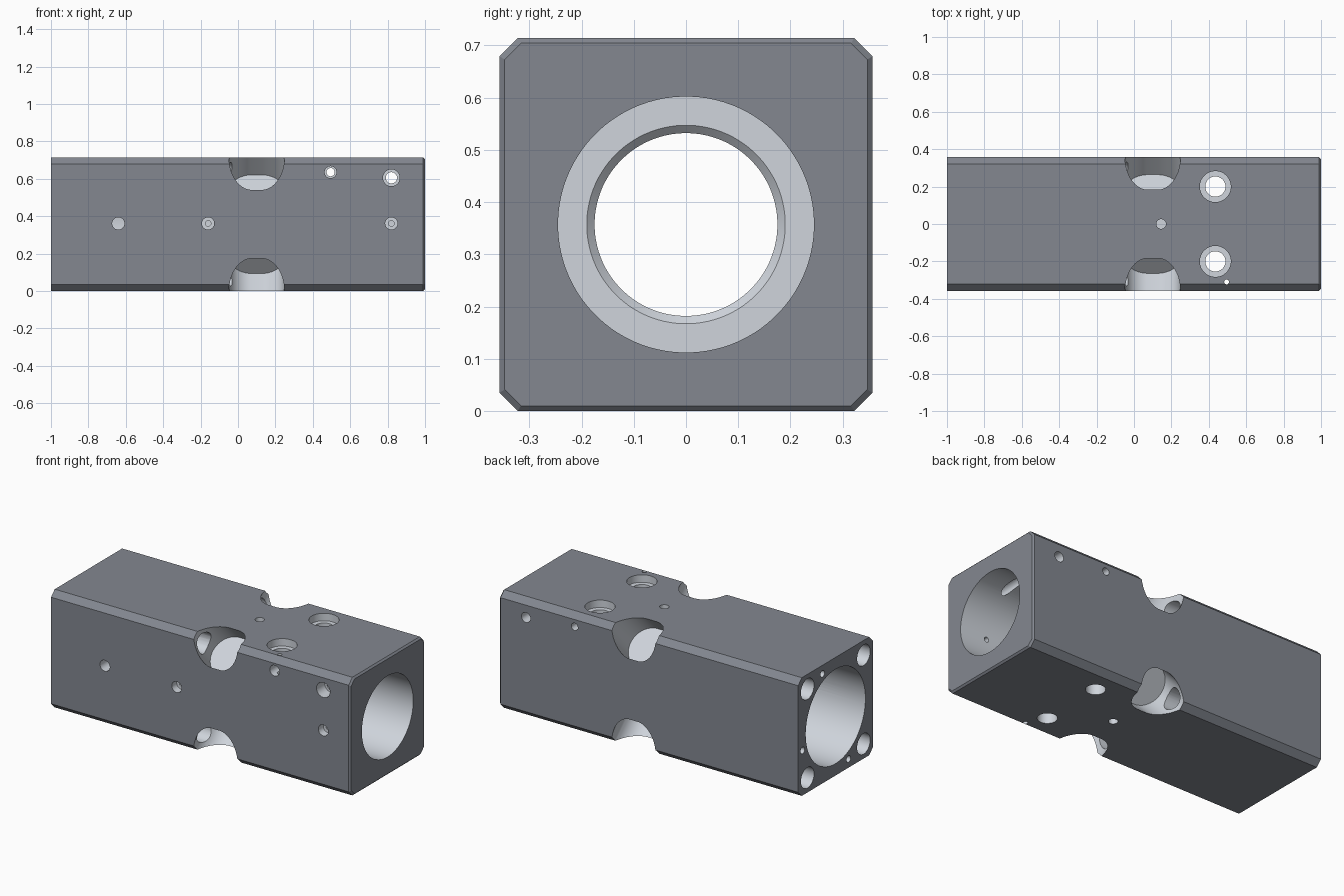
import bpy, bmesh, math
from mathutils import Vector

if "Cube" in bpy.data.objects:
    bpy.data.objects.remove(bpy.data.objects["Cube"])

H = 0.357                       # half width of the block; its axis is at z = H
X, Y, Z = Vector((1, 0, 0)), Vector((0, 1, 0)), Vector((0, 0, 1))


def material(name, colour):
    m = bpy.data.materials.new(name)
    m.diffuse_color = (*colour, 1)
    m.use_nodes = True
    m.node_tree.nodes["Principled BSDF"].inputs["Base Color"].default_value = m.diffuse_color
    return m


# Dark outside, bright machined inside
MATS = [material("dark_coating", (0.228, 0.245, 0.28)),
        material("machined_metal", (0.63, 0.667, 0.72))]


def loft(name, rings, mat):
    """Closed solid through a list of equally long point rings."""
    bm = bmesh.new()
    loops = [[bm.verts.new(p) for p in ring] for ring in rings]
    n = len(loops[0])
    for a, b in zip(loops, loops[1:]):
        for i in range(n):
            j = (i + 1) % n
            bm.faces.new((a[i], a[j], b[j], b[i]))
    bm.faces.new(loops[0][::-1])
    bm.faces.new(loops[-1])
    for f in bm.faces:
        f.material_index = mat
    bmesh.ops.recalc_face_normals(bm, faces=bm.faces)
    mesh = bpy.data.meshes.new(name)
    bm.to_mesh(mesh)
    bm.free()
    for m in MATS:
        mesh.materials.append(m)
    ob = bpy.data.objects.new(name, mesh)
    bpy.context.collection.objects.link(ob)
    return ob


def ring(centre, u, v, r, n, stretch=0.0):
    """Circle in the u-v plane; stretch turns it into a slot along u."""
    pts = []
    for i in range(n):
        a = 2 * math.pi * (i + 0.5) / n
        s = math.copysign(stretch, math.cos(a))
        pts.append(centre + u * (r * math.cos(a) + s) + v * r * math.sin(a))
    return pts


def cut(tool):
    mod = block.modifiers.new("cut", 'BOOLEAN')
    mod.operation, mod.solver, mod.object = 'DIFFERENCE', 'EXACT', tool
    bpy.context.view_layer.objects.active = block
    bpy.ops.object.modifier_apply(modifier=mod.name)
    bpy.data.objects.remove(tool, do_unlink=True)


def drill(origin, direction, profile, n=32):
    """Turned cutter: profile is (depth, radius) along direction."""
    d = direction.normalized()
    u = Z.cross(d) if abs(d.z) < 0.9 else X.copy()
    u.normalize()
    v = d.cross(u)
    cut(loft("drill", [ring(Vector(origin) + d * t, u, v, r, n) for t, r in profile], 1))


def octagon(x, h, c):
    k = h - c
    return [Vector((x, y, z + H)) for y, z in
            ((h, -k), (h, k), (k, h), (-k, h), (-h, k), (-h, -k), (-k, -h), (k, -h))]


# Chamfered body
block = loft("cylinder_block", [octagon(-1, H, 0.035), octagon(0.99, H, 0.035),
                                octagon(1, H - 0.01, 0.031)], 0)

# Stepped main bore
drill((0, 0, H), X, [(-1.1, 0.285), (-0.1, 0.285), (-0.1, 0.175), (-0.015, 0.175),
                     (0, 0.19), (0, 0.245), (1.1, 0.245)], 96)

# Corner pockets with the rod holes that reach them from the left end
for sy in (-1, 1):
    for sz in (-1, 1):
        d = Vector((0, sy, sz)).normalized()
        v = d.cross(X)
        c = Vector((0.1, 0, H))
        cut(loft("pocket", [ring(c + d * t, X, v, 0.123, 48, 0.025) for t in (0.25, 0.62)], 1))
        drill((-1.1, sy * 0.268, H + sz * 0.268), X, [(0, 0.0625), (1.13, 0.0625)])

# Small screw holes in the left end
for y, z in ((0.125, 0.305), (0.315, -0.085), (-0.125, -0.305)):
    drill((-1.1, y, H + z), X, [(0, 0.02), (0.25, 0.02)], 20)

# Vertical through ports, counterbored at the top
for y in (-0.2, 0.2):
    drill((0.435, y, 2 * H + 0.05), -Z,
          [(0, 0.083), (0.095, 0.083), (0.095, 0.054), (0.85, 0.054)], 40)

# Small blind holes in the middle of the top and bottom
for s in (-1, 1):
    drill((0.145, 0, H + s * 0.4), Vector((0, 0, -s)), [(0, 0.026), (0.13, 0.026)], 24)

# Cross-drilled passages through front and back
drill((0.82, -0.4, 0.605), Y, [(0, 0.045), (0.12, 0.045), (0.12, 0.03), (0.8, 0.03)])
drill((0.495, -0.4, 0.635), Y, [(0, 0.032), (0.12, 0.032), (0.12, 0.022), (0.8, 0.022)])
drill((0.495, -0.31, -0.05), Z, [(0, 0.013), (0.85, 0.013)], 20)

# Ports on the front leading to the bore
drill((-0.64, -0.4, 0.361), Y, [(0, 0.033), (0.15, 0.033)])
for x in (-0.16, 0.82):
    drill((x, -0.4, 0.361), Y, [(0, 0.033), (0.09, 0.033), (0.09, 0.015), (0.2, 0.015)])

block.select_set(True)
bpy.context.view_layer.objects.active = block
bpy.ops.object.shade_smooth_by_angle(angle=math.radians(25))
